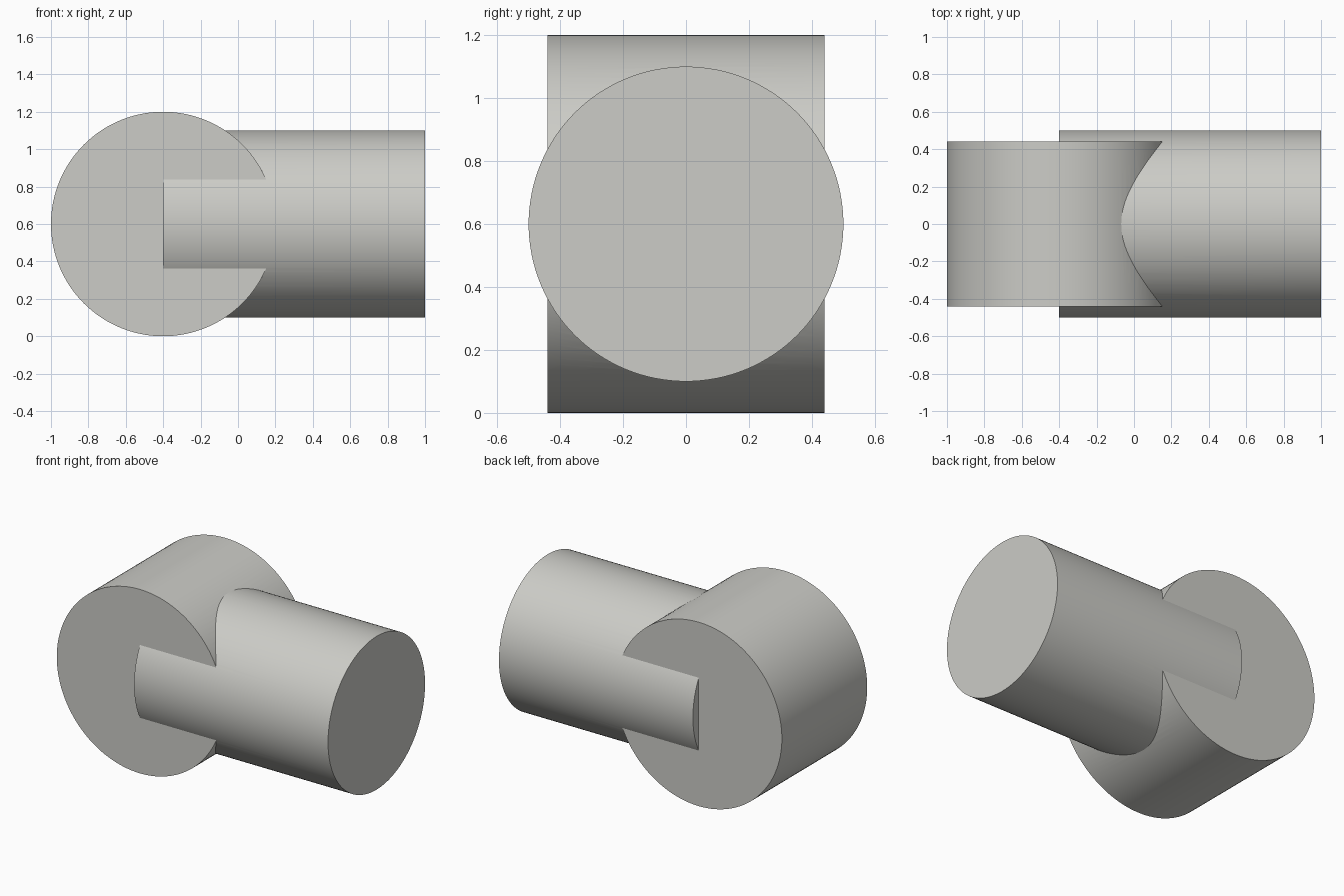
import bpy
import math

cube = bpy.data.objects.get("Cube")
if cube:
    bpy.data.objects.remove(cube, do_unlink=True)

# One warm light grey for the whole body
grey = bpy.data.materials.new("warm light grey")
grey.use_nodes = True
colour = (0.604, 0.604, 0.571, 1)
grey.diffuse_color = colour
for node in grey.node_tree.nodes:
    if node.type == 'BSDF_PRINCIPLED':
        node.inputs["Base Color"].default_value = colour


def cylinder(name, radius, length, centre, rotation):
    bpy.ops.mesh.primitive_cylinder_add(vertices=128, radius=radius, depth=length,
                                        location=centre, rotation=rotation)
    obj = bpy.context.object
    obj.name = obj.data.name = name
    obj.data.materials.append(grey)
    return obj


# Wide drum lying front to back, and a longer bar lying sideways from its centre
bar = cylinder("side_bar", 0.5, 1.4, (0.3, 0, 0.6), (0, math.pi / 2, 0))
drum = cylinder("joined_drum_and_bar", 0.6, 0.88, (-0.4, 0, 0.6), (math.pi / 2, 0, 0))

# Fuse the two into one solid
union = drum.modifiers.new("union", 'BOOLEAN')
union.operation = 'UNION'
union.solver = 'EXACT'
union.object = bar
bpy.ops.object.modifier_apply(modifier=union.name)
bpy.data.objects.remove(bar, do_unlink=True)

# Smooth curved walls, sharp rims and seam
bpy.ops.object.shade_smooth_by_angle(angle=math.radians(20))
